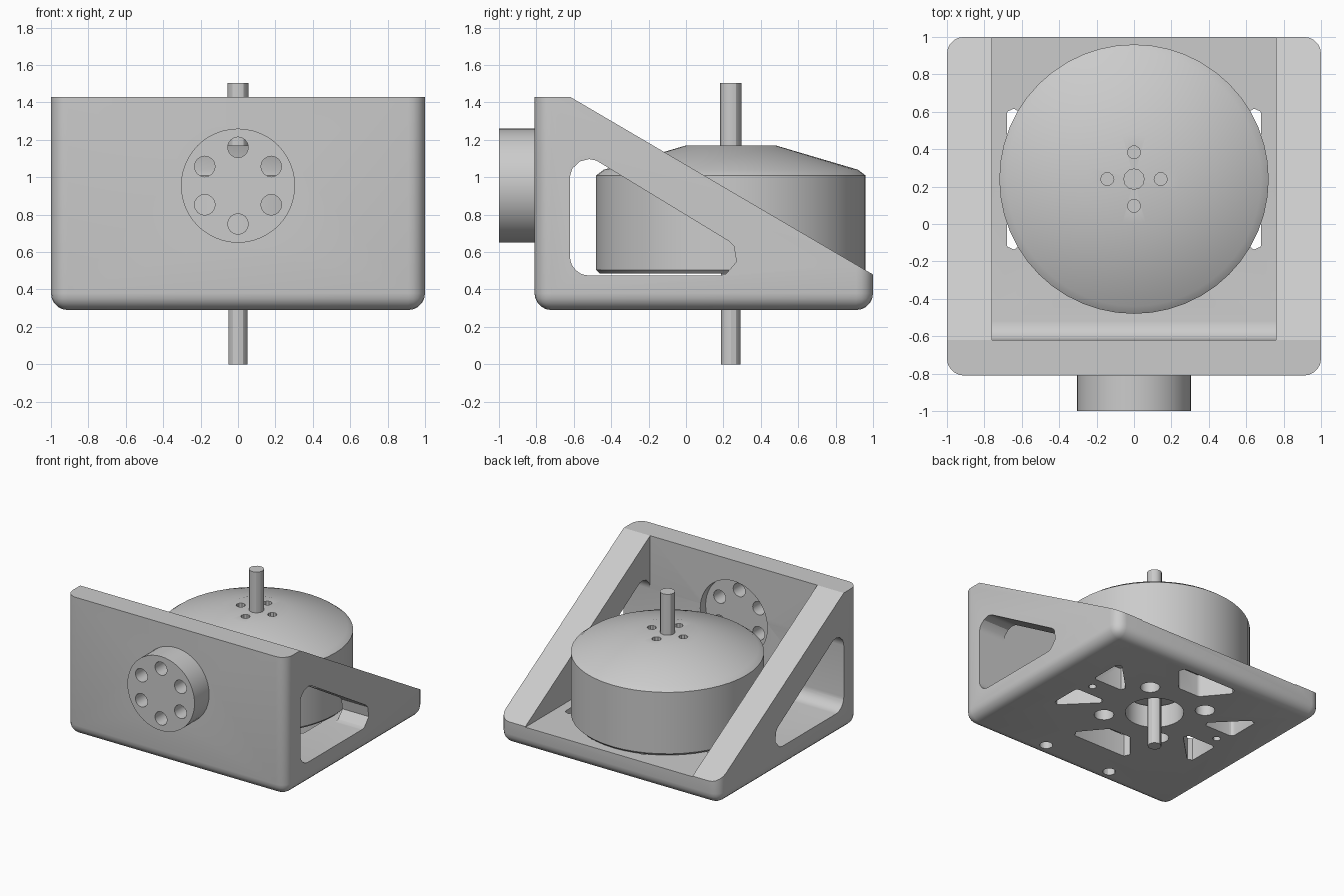
import bpy, bmesh, math
from mathutils import Vector

if "Cube" in bpy.data.objects:
    bpy.data.objects.remove(bpy.data.objects["Cube"], do_unlink=True)

grey = bpy.data.materials.new("plain grey")
grey.use_nodes = True
grey.diffuse_color = (0.6, 0.6, 0.6, 1)
grey.node_tree.nodes["Principled BSDF"].inputs["Base Color"].default_value = (0.6, 0.6, 0.6, 1)

MOTOR_Y = 0.24
DISC_Z = 0.955


def finish(bm, name):
    bmesh.ops.recalc_face_normals(bm, faces=bm.faces)
    mesh = bpy.data.meshes.new(name)
    bm.to_mesh(mesh)
    bm.free()
    mesh.materials.append(grey)
    ob = bpy.data.objects.new(name, mesh)
    bpy.context.collection.objects.link(ob)
    return ob


def prism_bm(points, axis, lo, hi):
    """Extrude a 2D outline along x, y or z."""
    place = {"x": lambda p, h: (h, p[0], p[1]),
             "y": lambda p, h: (p[0], h, p[1]),
             "z": lambda p, h: (p[0], p[1], h)}[axis]
    bm = bmesh.new()
    base = bm.faces.new([bm.verts.new(place(p, lo)) for p in points])
    new = bmesh.ops.extrude_face_region(bm, geom=[base])["geom"]
    shift = Vector(place((0, 0), hi - lo))
    bmesh.ops.translate(bm, vec=shift, verts=[v for v in new if isinstance(v, bmesh.types.BMVert)])
    if not any(len(set(f.verts) & set(base.verts)) == len(points) for f in bm.faces):
        bm.faces.new(base.verts)
    bmesh.ops.recalc_face_normals(bm, faces=bm.faces)
    return bm


def prism(name, points, axis, lo, hi):
    return finish(prism_bm(points, axis, lo, hi), name)


def circle(cx, cy, r, n=24):
    return [(cx + r * math.cos(math.tau * i / n), cy + r * math.sin(math.tau * i / n))
            for i in range(n)]


def rounded(points, r, n=6):
    """Round every corner of a convex outline."""
    pts = [Vector(p) for p in points]
    out = []
    for i, p in enumerate(pts):
        u = (pts[i - 1] - p).normalized()
        v = (pts[(i + 1) % len(pts)] - p).normalized()
        half = u.angle(v) / 2
        c = p + (u + v).normalized() * r / math.sin(half)
        t = r / math.tan(half)
        d0, d1 = p + u * t - c, p + v * t - c
        out += [c + d0.lerp(d1, k / n).normalized() * r for k in range(n + 1)]
    return out


def cut(target, cutter):
    """Subtract a cutter, then remove it."""
    cutter.hide_render = True
    mod = target.modifiers.new("cut", "BOOLEAN")
    mod.operation = "DIFFERENCE"
    mod.solver = "EXACT"
    mod.object = cutter
    bpy.context.view_layer.objects.active = target
    bpy.ops.object.modifier_apply(modifier=mod.name)
    bpy.data.objects.remove(cutter, do_unlink=True)


def smooth(ob):
    bpy.ops.object.select_all(action="DESELECT")
    ob.select_set(True)
    bpy.context.view_layer.objects.active = ob
    bpy.ops.object.shade_smooth_by_angle(angle=math.radians(30))


# Bracket: wedge-shaped block with rounded lower and upright edges
bm = prism_bm([(-0.81, 0.29), (1, 0.29), (1, 0.48), (-0.62, 1.43), (-0.81, 1.43)], "x", -1, 1)
soft = []
for e in bm.edges:
    a, b = (v.co for v in e.verts)
    low = max(a.z, b.z) < 0.3
    upright = abs(a.x - b.x) + abs(a.y - b.y) < 0.001
    if low or upright:
        soft.append(e)
bmesh.ops.bevel(bm, geom=soft, offset=0.09, segments=5, profile=0.5, affect="EDGES")
bracket = finish(bm, "bracket")

# Open interior with a fillet where floor meets front wall
fillet = [(-0.52 - 0.1 * math.sin(a), 0.575 - 0.1 * math.cos(a))
          for a in (math.radians(15 * i) for i in range(7))]
cut(bracket, prism("cavity", fillet + [(-0.62, 2), (2, 2), (2, 0.475)], "x", -0.76, 0.76))

# Rounded triangular windows through both side walls
window = rounded([(-0.62, 0.475), (0.53, 0.475), (-0.62, 1.175)], 0.1)
cut(bracket, prism("window", window, "x", -1.5, 1.5))

# Round seat for the mounting disc
cut(bracket, prism("disc_seat", circle(0, DISC_Z, 0.305, 48), "y", -1.2, -0.4))

# Floor openings: shaft hole, screw holes and lightening cut-outs
openings = [circle(0, MOTOR_Y, 0.22, 32)]
for sx in (-1, 1):
    openings.append(circle(sx * 0.61, MOTOR_Y, 0.03, 12))
    for sy in (-1, 1):
        openings.append(circle(sx * 0.27, MOTOR_Y + sy * 0.27, 0.075, 16))
        openings.append(rounded([(sx * x, MOTOR_Y + sy * y)
                                 for x, y in ((0.68, 0.1), (0.68, 0.42), (0.36, 0.1))], 0.03, 3))
for sy in (-1, 1):
    openings.append(rounded([(x, MOTOR_Y + sy * y)
                             for x, y in ((-0.31, 0.65), (0.31, 0.65), (0.1, 0.4), (-0.1, 0.4))],
                            0.04, 3))
for outline in openings:
    cut(bracket, prism("floor_opening", outline, "z", 0.2, 0.55))

# Blind screw holes under the front wall
for sx in (-1, 1):
    cut(bracket, prism("screw_hole", circle(sx * 0.31, -0.66, 0.05, 12), "z", 0.2, 0.44))
smooth(bracket)

# Mounting disc with a ring of six holes
disc = prism("mounting_disc", circle(0, DISC_Z, 0.305, 48), "y", -1, -0.69)
for i in range(6):
    a = math.radians(30 + 60 * i)
    hole = circle(0.205 * math.cos(a), DISC_Z + 0.205 * math.sin(a), 0.055, 16)
    cut(disc, prism("disc_hole", hole, "y", -1.2, -0.5))
smooth(disc)

# Motor housing: turned profile with a shallow conical top
profile = [(0, 0.485), (0.7, 0.485), (0.72, 0.505), (0.72, 1.01), (0.68, 1.04), (0.24, 1.17), (0, 1.17)]
bm = bmesh.new()
verts = [bm.verts.new((r, MOTOR_Y, z)) for r, z in profile]
edges = [bm.edges.new(pair) for pair in zip(verts, verts[1:])]
bmesh.ops.spin(bm, geom=verts + edges, cent=(0, MOTOR_Y, 0), axis=(0, 0, 1),
               angle=math.tau, steps=48, use_duplicate=False)
bmesh.ops.remove_doubles(bm, verts=bm.verts, dist=0.0005)
motor = finish(bm, "motor_housing")
for i in range(4):
    a = math.radians(90 * i)
    hole = circle(0.143 * math.cos(a), MOTOR_Y + 0.143 * math.sin(a), 0.035, 10)
    cut(motor, prism("motor_hole", hole, "z", 1.05, 1.3))
smooth(motor)

# Shaft, slightly thinner below the motor
smooth(prism("upper_shaft", circle(0, MOTOR_Y, 0.057, 12), "z", 1.1, 1.505))
smooth(prism("lower_shaft", circle(0, MOTOR_Y, 0.052, 12), "z", 0, 0.55))
